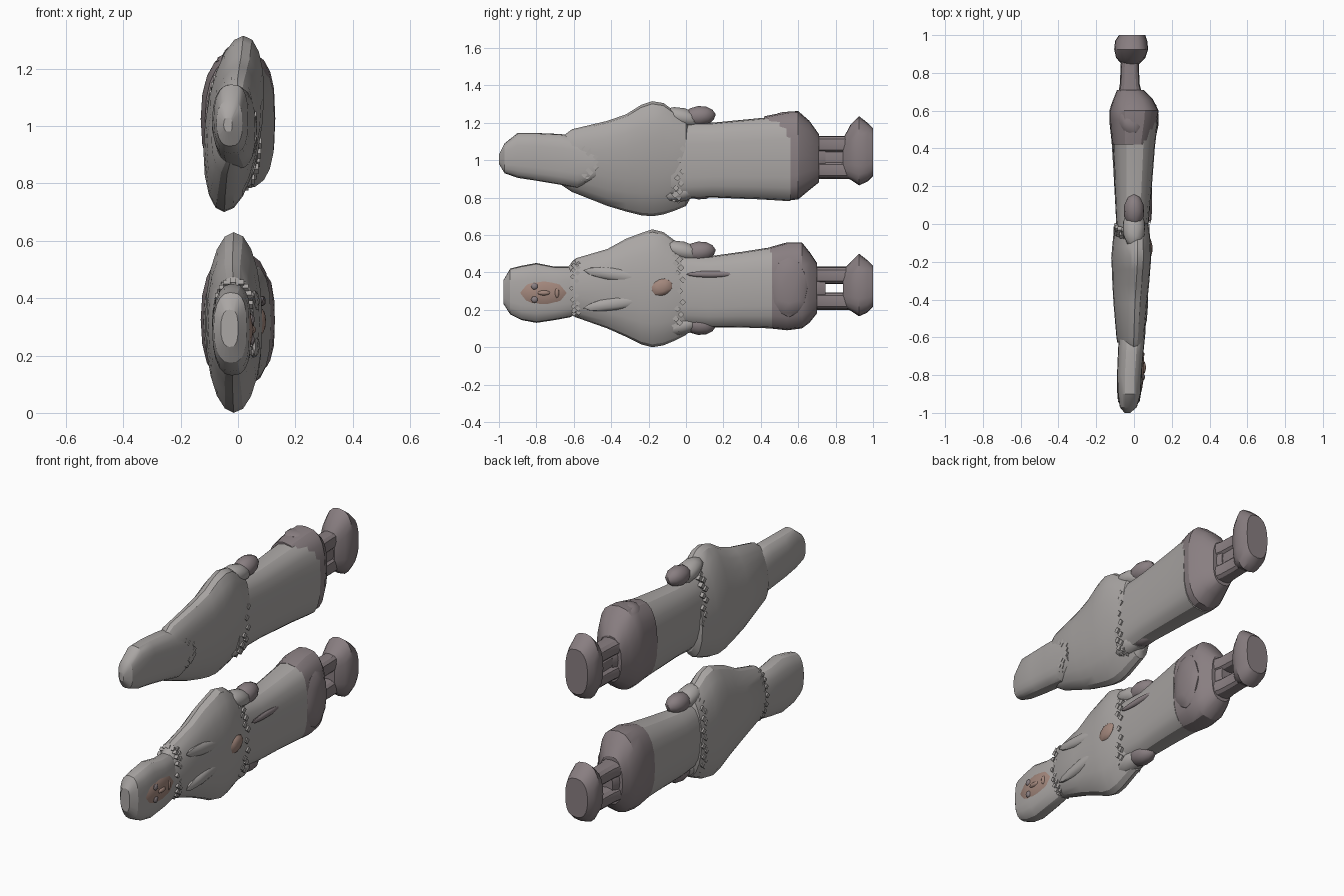
import bpy, bmesh, math
from mathutils import Vector, Matrix

# colours
def mat(name, c):
    m = bpy.data.materials.new(name)
    m.diffuse_color = (*c, 1)
    return m

CLOTH = mat("cloth", (0.40, 0.38, 0.37))
DARK = mat("dark_cloth", (0.25, 0.21, 0.22))
SKIN = mat("skin", (0.36, 0.24, 0.20))

def finish(bm, name, m, angle=28):
    bmesh.ops.recalc_face_normals(bm, faces=bm.faces)
    me = bpy.data.meshes.new(name)
    bm.to_mesh(me)
    bm.free()
    ob = bpy.data.objects.new(name, me)
    bpy.context.collection.objects.link(ob)
    me.materials.append(m)
    bpy.context.view_layer.objects.active = ob
    ob.select_set(True)
    bpy.ops.object.shade_smooth_by_angle(angle=math.radians(angle))
    ob.select_set(False)
    return ob

def ring_points(r, n=20, full=(2.9, 2.3), shear=0):
    # rounded section: own fullness on the +x and -x sides, leaning by shear
    y, x0, x1, z0, z1 = r
    pts = []
    for i in range(n):
        a = 2 * math.pi * i / n
        c, s = math.cos(a), math.sin(a)
        e = 2 / (full[0] if c > 0 else full[1])
        px = math.copysign(abs(c) ** e, c)
        pz = math.copysign(abs(s) ** e, s) * (z1 - z0) / 2
        pts.append(Vector(((x0 + x1) / 2 + px * (x1 - x0) / 2 + shear * pz, y, (z0 + z1) / 2 + pz)))
    return pts

def loft(name, rings, m, n=20, full=(2.9, 2.3), shear=0):
    bm = bmesh.new()
    loops = [[bm.verts.new(p) for p in ring_points(r, n, full, shear)] for r in rings]
    for a, b in zip(loops, loops[1:]):
        for i in range(n):
            bm.faces.new((a[i], a[(i + 1) % n], b[(i + 1) % n], b[i]))
    bm.faces.new(loops[0])
    bm.faces.new(loops[-1])
    return finish(bm, name, m)

def blob(name, loc, size, m, tilt=0):
    bm = bmesh.new()
    bmesh.ops.create_icosphere(bm, subdivisions=2, radius=1)
    bm.transform(Matrix.Translation(loc) @ Matrix.Rotation(math.radians(tilt), 4, 'X')
                 @ Matrix.Diagonal((*size, 1)))
    return finish(bm, name, m)

def trim(name, ring, m, slope=0, size=0.022):
    # row of little knots following a section of the body
    bm = bmesh.new()
    mid = (ring[3] + ring[4]) / 2
    for k, p in enumerate(ring_points(ring, 40)):
        p.y += slope * abs(p.z - mid) + (0.012 if k % 2 else -0.012)
        bmesh.ops.create_cube(bm, size=size, matrix=Matrix.Translation(p)
                              @ Matrix.Rotation(0.8, 4, 'X'))
    return finish(bm, name, m)

# lower figure: front side facing +x
loft("lower_hood", [
    (-0.975, -0.06, 0.00, 0.23, 0.36), (-0.94, -0.085, 0.03, 0.175, 0.42),
    (-0.88, -0.09, 0.04, 0.145, 0.435), (-0.80, -0.09, 0.045, 0.13, 0.45),
    (-0.70, -0.085, 0.045, 0.145, 0.43), (-0.62, -0.08, 0.04, 0.16, 0.43),
    (-0.55, -0.06, 0.03, 0.2, 0.4)], CLOTH)
loft("lower_cape", [
    (-0.64, -0.06, 0.03, 0.19, 0.42), (-0.59, -0.09, 0.055, 0.16, 0.475),
    (-0.42, -0.105, 0.065, 0.10, 0.525), (-0.32, -0.11, 0.075, 0.055, 0.58),
    (-0.24, -0.112, 0.08, 0.015, 0.61), (-0.18, -0.115, 0.085, 0.00, 0.63),
    (-0.12, -0.11, 0.082, 0.01, 0.615), (-0.06, -0.105, 0.08, 0.035, 0.57),
    (0.0, -0.10, 0.07, 0.065, 0.53), (0.02, -0.07, 0.05, 0.10, 0.5)], CLOTH, full=(2.1, 2.0))
loft("lower_skirt", [
    (-0.08, -0.09, 0.07, 0.12, 0.50), (0.12, -0.10, 0.085, 0.105, 0.485),
    (0.30, -0.11, 0.10, 0.105, 0.51), (0.46, -0.12, 0.115, 0.10, 0.535)], CLOTH)
loft("lower_hem", [
    (0.45, -0.12, 0.112, 0.10, 0.535), (0.54, -0.13, 0.115, 0.09, 0.56),
    (0.62, -0.125, 0.11, 0.10, 0.56), (0.66, -0.11, 0.09, 0.13, 0.51),
    (0.70, -0.09, 0.05, 0.18, 0.45)], DARK)

# upper figure: back side facing +x
loft("upper_hood", [
    (-1.0, -0.05, -0.02, 0.98, 1.03), (-0.97, -0.075, 0.015, 0.93, 1.09),
    (-0.90, -0.085, 0.035, 0.905, 1.145), (-0.80, -0.09, 0.04, 0.89, 1.145),
    (-0.68, -0.085, 0.05, 0.87, 1.14), (-0.58, -0.08, 0.06, 0.85, 1.13),
    (-0.48, -0.07, 0.065, 0.90, 1.07)], CLOTH)
loft("upper_cape", [
    (-0.67, -0.06, 0.03, 0.87, 1.12), (-0.61, -0.09, 0.05, 0.83, 1.165),
    (-0.42, -0.105, 0.065, 0.755, 1.21), (-0.32, -0.11, 0.075, 0.725, 1.245),
    (-0.24, -0.112, 0.08, 0.705, 1.295), (-0.18, -0.115, 0.085, 0.70, 1.315),
    (-0.12, -0.11, 0.082, 0.71, 1.305), (-0.06, -0.105, 0.08, 0.73, 1.26),
    (0.0, -0.10, 0.07, 0.755, 1.225), (0.02, -0.07, 0.05, 0.79, 1.18)], CLOTH,
    full=(2.1, 2.0), shear=0.11)
loft("upper_skirt", [
    (-0.08, -0.09, 0.07, 0.79, 1.20), (0.14, -0.10, 0.09, 0.80, 1.20),
    (0.40, -0.11, 0.11, 0.79, 1.225), (0.56, -0.12, 0.128, 0.78, 1.24)], CLOTH)
loft("upper_hem", [
    (0.42, -0.115, 0.095, 0.80, 1.235), (0.55, -0.13, 0.125, 0.785, 1.26),
    (0.60, -0.13, 0.13, 0.79, 1.262), (0.66, -0.11, 0.10, 0.84, 1.21),
    (0.71, -0.09, 0.05, 0.88, 1.14)], DARK)

# parts shared by both figures
for who, c in (("lower", 0.315), ("upper", 1.015)):
    up = 0.035 if who == "upper" else 0
    for side in (-1, 1):
        # legs
        z0, z1 = sorted((c + side * 0.022, c + side * 0.115))
        loft(who + "_leg", [
            (0.66, -0.09, 0.05, z0, z1), (0.74, -0.075, 0.03, z0, z1),
            (0.85, -0.07, 0.025, z0, z1), (0.92, -0.08, 0.03, z0, z1)], DARK, 12)
        # cuffs with hands beside the hips
        blob(who + "_hand", (0.0, 0.07, c + side * 0.195 + up * 0.7),
             (0.055, 0.09, 0.055), DARK, side * 6)
        blob(who + "_sleeve", (0.0, -0.02, c + side * 0.2 + up * 0.4), (0.06, 0.11, 0.05), CLOTH, side * -14)
    # bridge between the knees, and joined shoes
    loft(who + "_leg_top", [(0.66, -0.085, 0.04, c - 0.1, c + 0.1),
                            (0.745, -0.06, 0.02, c - 0.06, c + 0.06)], DARK, 12)
    loft(who + "_shoes", [
        (0.84, -0.06, 0.02, c - 0.10, c + 0.10), (0.88, -0.095, 0.06, c - 0.12, c + 0.14 + up),
        (0.925, -0.105, 0.075, c - 0.15, c + 0.185 + up), (0.97, -0.10, 0.07, c - 0.13, c + 0.15 + up),
        (1.0, -0.08, 0.06, c - 0.10, c + 0.12 + up)], DARK)
    # waist knots
    trim(who + "_waist_trim", (-0.02, -0.095, 0.07, c - 0.23, c + 0.20), CLOTH, -0.15, 0.025)
# closed gap between the upper figure's legs
loft("upper_leg_web", [(0.7, -0.06, 0.015, 0.97, 1.06), (0.9, -0.06, 0.015, 0.97, 1.06)], DARK, 12)

# collar knots
trim("lower_collar", (-0.60, -0.08, 0.045, 0.175, 0.455), CLOTH, 0.1, 0.02)
trim("upper_collar", (-0.47, -0.07, 0.055, 0.89, 1.09), CLOTH, -0.9, 0.022)

# face with eyes, nose and mouth
blob("face", (0.022, -0.76, 0.29), (0.033, 0.15, 0.085), SKIN)
blob("nose", (0.05, -0.76, 0.29), (0.013, 0.035, 0.014), SKIN)
blob("mouth", (0.046, -0.69, 0.29), (0.01, 0.012, 0.028), SKIN)
for s in (-1, 1):
    blob("eye", (0.048, -0.81, 0.29 + s * 0.035), (0.01, 0.018, 0.018), DARK)

# front opening folds, clasp and skirt fold
for s in (-1, 1):
    blob("cape_fold", (0.056, -0.36, 0.31 + s * 0.075), (0.02, 0.19, 0.035), CLOTH, s * -8)
blob("clasp", (0.078, -0.13, 0.32), (0.02, 0.06, 0.045), SKIN, 20)
blob("skirt_fold", (0.085, 0.13, 0.39), (0.012, 0.13, 0.018), DARK)
blob("hem_bow", (0.10, 0.55, 0.32), (0.03, 0.10, 0.16), DARK)
blob("upper_hem_tuft", (-0.01, 0.56, 1.222), (0.07, 0.09, 0.035), DARK, -8)
